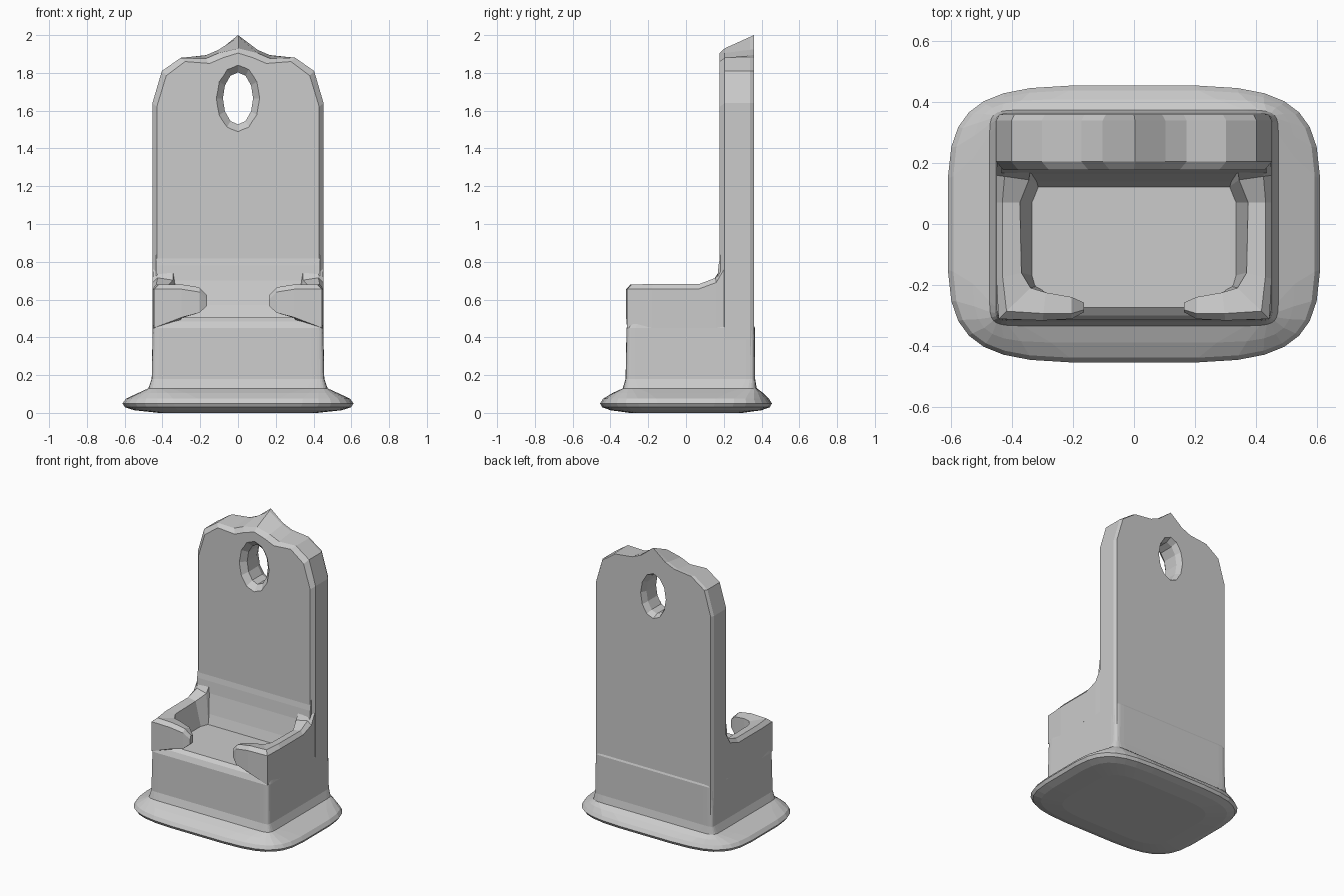
import bpy, bmesh, math

if "Cube" in bpy.data.objects:
    bpy.data.objects.remove(bpy.data.objects["Cube"])

stone = bpy.data.materials.new("grey stone")
stone.diffuse_color = (0.6, 0.6, 0.6, 1)
stone.use_nodes = True
stone.node_tree.nodes["Principled BSDF"].inputs["Base Color"].default_value = stone.diffuse_color


def loft(name, rings):
    """Skin closed rings of equal point count and cap both ends."""
    bm = bmesh.new()
    vs = [[bm.verts.new(p) for p in r] for r in rings]
    n = len(vs[0])
    for a, b in zip(vs, vs[1:]):
        for i in range(n):
            j = (i + 1) % n
            bm.faces.new((a[i], a[j], b[j], b[i]))
    bm.faces.new(vs[0])
    bm.faces.new(vs[-1])
    bmesh.ops.recalc_face_normals(bm, faces=bm.faces)
    me = bpy.data.meshes.new(name)
    bm.to_mesh(me)
    bm.free()
    me.materials.append(stone)
    ob = bpy.data.objects.new(name, me)
    bpy.context.collection.objects.link(ob)
    return ob


def round_rect(a, b, cy, z, e, n=32):
    pts = []
    for i in range(n):
        t = 2 * math.pi * (i + 0.5) / n
        c, s = math.cos(t), math.sin(t)
        pts.append((math.copysign(abs(c) ** (2 / e), c) * a,
                    cy + math.copysign(abs(s) ** (2 / e), s) * b, z))
    return pts


# flared plinth and seat block in one skin: half width, half depth, centre y, z, squareness
loft("plinth_and_seat", [round_rect(*r) for r in [
    (0.42, 0.30, 0, 0.0, 5), (0.55, 0.40, 0, 0.014, 4.5), (0.60, 0.445, 0, 0.03, 4.2),
    (0.613, 0.456, 0, 0.05, 4.2), (0.595, 0.44, 0, 0.075, 4.5), (0.53, 0.40, 0.01, 0.105, 7),
    (0.475, 0.355, 0.02, 0.13, 18), (0.457, 0.343, 0.023, 0.18, 30),
    (0.452, 0.34, 0.025, 0.45, 30), (0.445, 0.325, 0.025, 0.485, 30),
    (0.43, 0.30, 0.025, 0.505, 30)]])

# backrest: outline rings from the front face to the rear face
half = [(0.45, 0.15), (0.45, 1.64), (0.40, 1.81), (0.30, 1.88), (0.17, 1.895), (0.10, 1.925), (0, 2.0)]
mid_z = [0.15, 1.64, 1.81, 1.88, 1.875, 1.905, 1.93]
front_z = [0.15, 1.62, 1.785, 1.86, 1.85, 1.88, 1.905]


def outline(y, zs, inset):
    right = [(max(p[0] - inset, 0), y, z) for p, z in zip(half, zs)]
    return right + [(-x, yy, z) for x, yy, z in reversed(right[:-1])]


back_z = [p[1] for p in half]
back = loft("backrest", [outline(0.178, front_z, 0.02), outline(0.205, mid_z, -0.003),
                         outline(0.34, [m + (b - m) * 0.87 for m, b in zip(mid_z, back_z)], -0.003),
                         outline(0.36, back_z, 0.008)])


# oval opening, flared at the front and rear
def oval(y, rx, rz):
    return [(rx * math.cos(t), y, 1.665 + rz * math.sin(t))
            for t in [2 * math.pi * i / 12 for i in range(12)]]


cutter = loft("opening_cutter", [oval(0.13, 0.16, 0.225), oval(0.215, 0.08, 0.138),
                                 oval(0.32, 0.08, 0.138), oval(0.39, 0.11, 0.17)])
cutter.hide_render = True
cutter.hide_viewport = True
mod = back.modifiers.new("opening", 'BOOLEAN')
mod.operation = 'DIFFERENCE'
mod.solver = 'EXACT'
mod.object = cutter

# sloped foot where the backrest meets the seat
foot = [(0.2, 0.95), (0.172, 0.78), (0.165, 0.70), (0.14, 0.57), (0.12, 0.50), (0.12, 0.45), (0.25, 0.45), (0.25, 0.95)]
loft("backrest_foot", [[(x, y, z) for y, z in foot] for x in (-0.435, 0.435)])

# arms that turn inward at the front: outer xy, inner top xy, inner bottom xy, bottom z, top z
arm = [((0.45, 0.21), (0.34, 0.20), (0.30, 0.20), 0.45, 0.80),
       ((0.452, 0.16), (0.345, 0.145), (0.31, 0.12), 0.45, 0.715),
       ((0.452, 0.07), (0.375, 0.07), (0.33, 0.07), 0.45, 0.682),
       ((0.452, -0.18), (0.37, -0.16), (0.33, -0.17), 0.45, 0.682),
       ((0.445, -0.312), (0.34, -0.21), (0.32, -0.205), 0.45, 0.68),
       ((0.30, -0.317), (0.29, -0.225), (0.29, -0.225), 0.505, 0.68),
       ((0.205, -0.312), (0.205, -0.24), (0.205, -0.24), 0.53, 0.665),
       ((0.165, -0.29), (0.165, -0.258), (0.165, -0.258), 0.565, 0.625)]
for side, s in (("left", -1), ("right", 1)):
    rings = []
    for o, i, b, zb, zt in arm:
        k = 0.25
        c = [o[0] + (i[0] - o[0]) * k, o[1] + (i[1] - o[1]) * k]
        rings.append([(s * o[0], o[1], zb), (s * o[0], o[1], zt - 0.025), (s * c[0], c[1], zt),
                      (s * i[0], i[1], zt - 0.012), (s * b[0], b[1], zb + 0.03), (s * b[0], b[1], zb)])
    loft(side + "_arm", rings)
